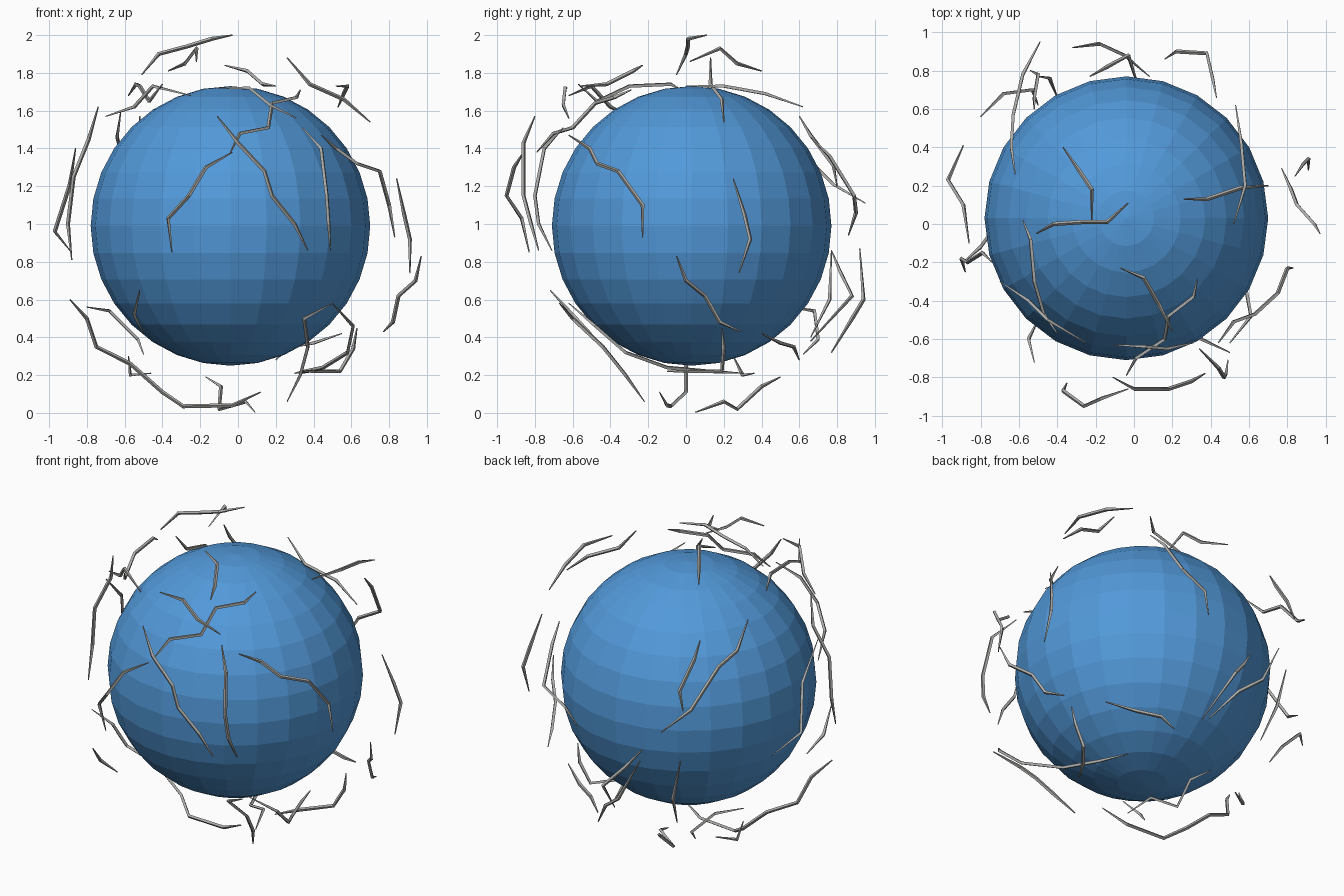
import bpy, bmesh, math
from mathutils import Vector

CENTRE = Vector((-0.04, 0.03, 0.99))
THICK = 0.011


def material(name, rgb):
    m = bpy.data.materials.new(name)
    m.diffuse_color = (*rgb, 1)
    return m


BLUE = material("orb_blue", (0.085, 0.32, 0.70))
GREY = material("spark_grey", (0.42, 0.42, 0.41))


def finish(bm, name, mat):
    bmesh.ops.recalc_face_normals(bm, faces=bm.faces)
    me = bpy.data.meshes.new(name)
    bm.to_mesh(me)
    bm.free()
    me.materials.append(mat)
    ob = bpy.data.objects.new(name, me)
    bpy.context.collection.objects.link(ob)
    return ob


# Faceted energy orb
bm = bmesh.new()
bmesh.ops.create_uvsphere(bm, u_segments=24, v_segments=16, radius=0.74)
bmesh.ops.translate(bm, verts=bm.verts, vec=CENTRE)
finish(bm, "orb", BLUE)


def spark(name, *path):
    """Jagged four-sided tube along a path, tapered at both ends."""
    pts = [Vector(p) for p in path]
    bm = bmesh.new()
    rings = []
    last = len(pts) - 1
    for i, p in enumerate(pts):
        along = (pts[min(i + 1, last)] - pts[max(i - 1, 0)]).normalized()
        out = p - CENTRE
        out = (out - along * out.dot(along)).normalized()
        side = along.cross(out)
        r = THICK * (0.3 if i in (0, last) else 1)
        rings.append([bm.verts.new(p + r * (math.cos(a) * out + math.sin(a) * side))
                      for a in (k * math.pi / 2 for k in range(4))])
    for a, b in zip(rings, rings[1:]):
        for k in range(4):
            bm.faces.new((a[k], a[(k + 1) % 4], b[(k + 1) % 4], b[k]))
    bm.faces.new(rings[0])
    bm.faces.new(rings[-1])
    finish(bm, name, GREY)


# Front sparks
spark("front_spark_left", (-.03, -.86, 1.38), (-.17, -.91, 1.30), (-.26, -.95, 1.15),
      (-.37, -.87, 1.03), (-.35, -.83, .85))
spark("front_spark_middle", (-.11, -.80, 1.57), (0, -.86, 1.43), (.14, -.86, 1.28),
      (.18, -.86, 1.15), (.30, -.82, 1.0), (.37, -.78, .86))
spark("front_spark_right", (.34, -.65, 1.51), (.44, -.75, 1.40), (.47, -.80, 1.15),
      (.48, -.78, 1.0), (.49, -.71, .86))

# Upper front sparks
spark("brow_spark_long", (.33, -.29, 1.71), (.31, -.38, 1.67), (.18, -.48, 1.64),
      (.16, -.60, 1.51), (.01, -.70, 1.48), (-.04, -.79, 1.38))
spark("brow_spark_low", (-.11, -.63, 1.72), (.06, -.64, 1.72), (.17, -.65, 1.63),
      (.31, -.62, 1.56))
spark("brow_spark_high", (-.07, -.23, 1.84), (.05, -.28, 1.81), (.13, -.42, 1.74),
      (.20, -.56, 1.73))

# Right side sparks
spark("right_spark_front", (.44, -.62, 1.47), (.52, -.51, 1.40), (.63, -.47, 1.32),
      (.75, -.36, 1.28), (.80, -.23, 1.10), (.83, -.23, .93))
spark("right_spark_back", (.84, .25, 1.24), (.88, .31, 1.05), (.91, .34, .92), (.91, .28, .74))
spark("right_spark_low", (.97, -.05, .83), (.94, 0, .70), (.85, .10, .62), (.82, .18, .48),
      (.77, .29, .43))
spark("right_spark_top", (.26, .13, 1.88), (.38, .13, 1.74), (.56, .19, 1.66), (.70, .20, 1.54))
spark("right_spark_shoulder", (.53, .62, 1.62), (.56, .42, 1.69), (.58, .20, 1.73),
      (.52, 0, 1.73))

# Top sparks
spark("top_spark_across", (-.51, -.05, 1.79), (-.42, 0, 1.90), (-.27, .01, 1.94),
      (-.14, .01, 1.98), (-.03, .11, 2.0))
spark("top_spark_back", (-.37, .40, 1.81), (-.28, .27, 1.85), (-.22, .18, 1.93),
      (-.22, .02, 1.86))

# Left side sparks
spark("left_spark_back", (-.62, .26, 1.60), (-.64, .40, 1.46), (-.63, .57, 1.42),
      (-.58, .78, 1.21), (-.49, .95, 1.11))
spark("left_spark_middle", (-.89, .41, .86), (-.97, .23, .96), (-.89, .10, 1.21),
      (-.86, -.10, 1.40))
spark("left_spark_front", (-.74, -.20, 1.62), (-.79, -.15, 1.45), (-.87, -.20, 1.25),
      (-.90, -.18, 1.0), (-.88, -.25, .81))
spark("left_spark_shoulder", (-.58, .02, 1.68), (-.54, -.08, 1.74), (-.52, -.30, 1.73),
      (-.47, -.47, 1.65), (-.40, -.57, 1.74))
spark("left_spark_brow", (-.70, -.30, 1.57), (-.55, -.40, 1.62), (-.45, -.50, 1.73),
      (-.25, -.62, 1.68))

# Back sparks
spark("back_spark_left", (-.52, .60, 1.57), (-.52, .66, 1.47), (-.50, .78, 1.31),
      (-.54, .80, 1.20))
spark("back_spark_right", (.43, .66, 1.46), (.41, .76, 1.36), (.38, .89, 1.15),
      (.22, .90, 1.06), (.16, .86, .94))
spark("back_spark_low", (-.32, .92, .87), (-.18, .94, .60), (-.05, .88, .50), (.08, .77, .32))
spark("back_spark_inner", (-.23, .77, .86), (-.14, .82, .74), (-.03, .88, .62), (.04, .66, .38))
spark("back_spark_corner", (-.50, .77, .86), (-.44, .76, .60), (-.40, .66, .40))
spark("back_spark_under", (.55, .40, .42), (.40, .50, .37), (.27, .57, .35), (.20, .60, .28))

# Lower sparks
spark("low_spark_front_right", (.50, -.67, .58), (.35, -.60, .50), (.37, -.44, .35),
      (.33, -.32, .20), (.26, -.22, .06))
spark("low_spark_right", (.50, -.62, .58), (.61, -.48, .46), (.58, -.32, .32), (.45, -.10, .24),
      (.36, .12, .22), (.30, .30, .21))
spark("low_spark_right_back", (.63, .19, .45), (.61, .20, .34), (.54, .19, .22),
      (.41, .03, .22), (.33, -.10, .22))
spark("low_spark_left", (-.89, -.20, .60), (-.80, -.12, .50), (-.75, -.05, .35),
      (-.57, 0, .26), (-.40, 0, .11), (-.29, -.08, .035), (-.03, -.10, .04), (.12, -.14, .11))
spark("low_spark_front_left", (-.52, -.72, .65), (-.55, -.60, .52), (-.50, -.50, .42))
spark("low_spark_left_back", (-.80, .56, .56), (-.68, .68, .54), (-.53, .70, .39),
      (-.50, .62, .31))
spark("low_spark_left_small", (-.58, .25, .30), (-.57, .30, .20), (-.46, .36, .21))
spark("bottom_spark", (-.17, .50, .19), (-.09, .40, .14), (-.10, .27, .02), (.04, .20, .06),
      (.09, .05, .003))
